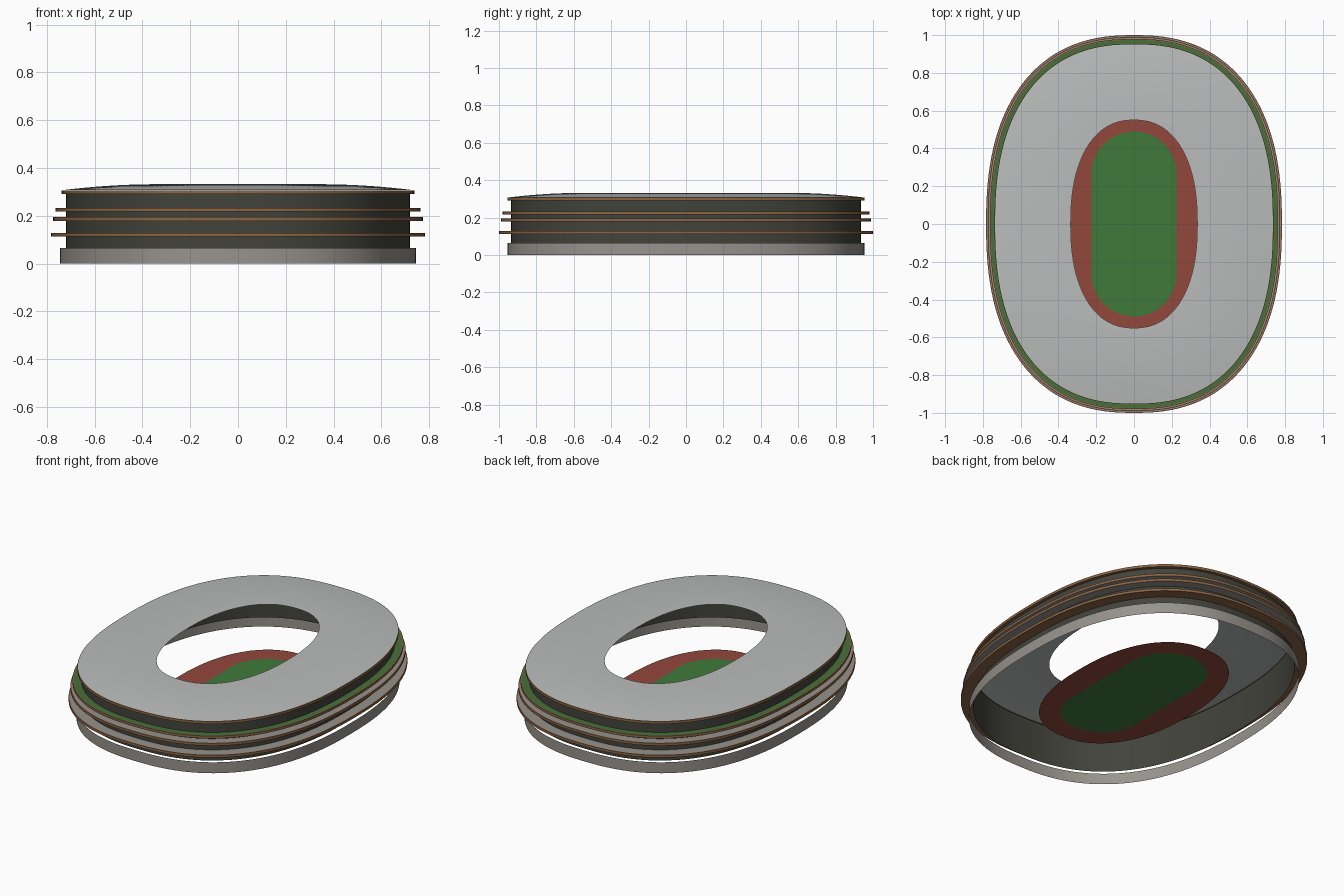
import bpy
import bmesh
from math import sin, cos, pi, copysign

cube = bpy.data.objects.get("Cube")
if cube:
    bpy.data.objects.remove(cube)

STEPS = 128


def material(name, rgb):
    m = bpy.data.materials.new(name)
    m.use_nodes = True
    m.diffuse_color = (*rgb, 1)
    m.node_tree.nodes["Principled BSDF"].inputs["Base Color"].default_value = (*rgb, 1)
    return m


ROOF = material("roof grey", (0.49, 0.505, 0.505))
WALL = material("dark olive grey", (0.056, 0.056, 0.045))
STONE = material("warm stone grey", (0.31, 0.29, 0.265))
BROWN = material("timber brown", (0.26, 0.13, 0.058))
GRASS = material("grass green", (0.052, 0.195, 0.044))
HEDGE = material("hedge green", (0.064, 0.16, 0.042))
TRACK = material("track red", (0.29, 0.064, 0.045))


def oval(a, b, z, n=2.4):
    """Rounded oval ring (superellipse)."""
    pts = []
    for i in range(STEPS):
        t = 2 * pi * i / STEPS
        c, s = cos(t), sin(t)
        pts.append((copysign(a * abs(c) ** (2 / n), c),
                    copysign(b * abs(s) ** (2 / n), s), z))
    return pts


def capsule(r, straight, z):
    """Two half circles joined by straight sides."""
    pts = []
    for i in range(STEPS):
        t = 2 * pi * i / STEPS
        s = sin(t)
        shift = 0 if abs(s) < 1e-6 else copysign(straight, s)
        pts.append((r * cos(t), r * s + shift, z))
    return pts


def loft(name, rings, mats, cap=None):
    """Skin a list of rings; mats holds one material per band, the last repeats."""
    slots = list(dict.fromkeys(mats + ([cap] if cap else [])))
    bm = bmesh.new()
    loops = [[bm.verts.new(p) for p in ring] for ring in rings]
    for k, (lo, hi) in enumerate(zip(loops, loops[1:])):
        for i in range(STEPS):
            j = (i + 1) % STEPS
            f = bm.faces.new((lo[i], lo[j], hi[j], hi[i]))
            f.material_index = slots.index(mats[min(k, len(mats) - 1)])
    if cap:
        bm.faces.new(loops[-1]).material_index = slots.index(cap)
    mesh = bpy.data.meshes.new(name)
    bm.to_mesh(mesh)
    bm.free()
    for m in slots:
        mesh.materials.append(m)
    obj = bpy.data.objects.new(name, mesh)
    bpy.context.collection.objects.link(obj)
    bpy.ops.object.select_all(action="DESELECT")
    obj.select_set(True)
    bpy.context.view_layer.objects.active = obj
    bpy.ops.object.shade_smooth_by_angle()


WALL_A, WALL_B = 0.72, 0.935

# Outer plinth and the facade set just inside it
loft("plinth", [oval(0.745, 0.955, 0), oval(0.745, 0.955, 0.065)], [STONE])
loft("facade", [oval(WALL_A, WALL_B, 0.065), oval(WALL_A, WALL_B, 0.3)], [WALL])


# Terrace slabs around the facade: brown edge with a narrow lip, coloured deck
def slab(name, a, b, z, under, deck, thick=0.015, lip=0.006):
    top = z + thick
    loft(name, [oval(WALL_A, WALL_B, z), oval(a, b, z), oval(a, b, top),
                oval(a - lip, b - lip, top), oval(WALL_A, WALL_B, top)],
         [under, BROWN, BROWN, deck])


slab("lower_terrace", 0.783, 1.0, 0.113, BROWN, STONE)
slab("middle_terrace", 0.774, 0.99, 0.179, STONE, STONE)
slab("upper_terrace", 0.763, 0.98, 0.217, STONE, HEDGE)
slab("roof_rim", 0.738, 0.954, 0.291, BROWN, BROWN)

# Gently domed roof with an oval opening
roof_rings = []
for k in range(13):
    t = k / 12
    roof_rings.append(oval(0.735 + (0.335 - 0.735) * t, 0.951 + (0.55 - 0.951) * t,
                           0.307 + 0.025 * (1 - (1 - t) ** 2), 2.4 - 0.1 * t))
loft("roof", roof_rings, [ROOF])

# Running track surrounding the pitch
FIELD_Z = 0.037
loft("track_and_pitch", [oval(0.387, 0.605, FIELD_Z, 2.3), capsule(0.225, 0.265, FIELD_Z)],
     [TRACK], cap=GRASS)
